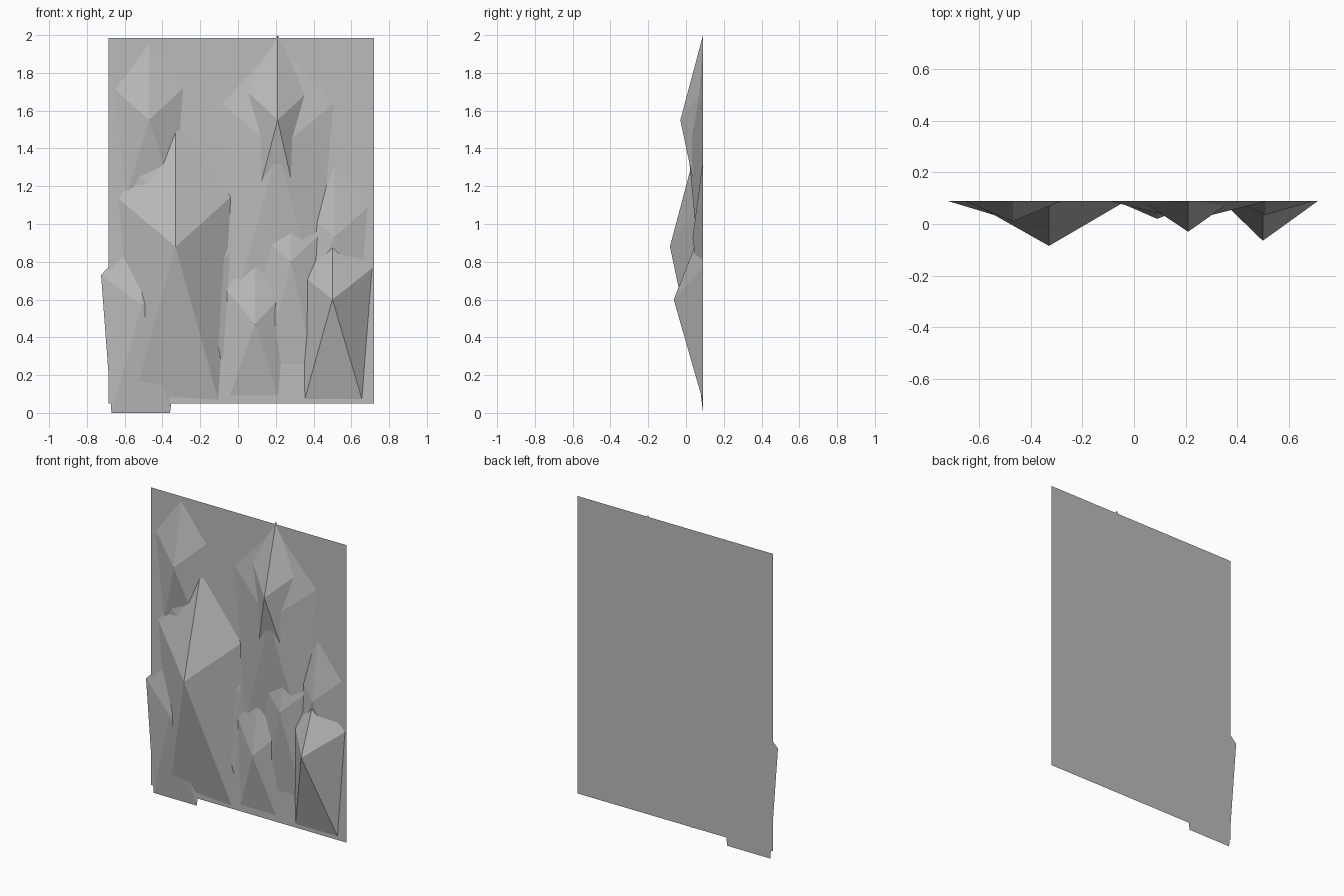
import bpy
import bmesh

# Remove the default object
default_object = bpy.data.objects.get("Cube")
if default_object:
    bpy.data.objects.remove(default_object, do_unlink=True)

# One plain stone colour for the whole relief
stone = bpy.data.materials.new("stone_grey")
stone.use_nodes = True
stone_colour = (.5, .5, .5, 1)
stone.diffuse_color = stone_colour
stone.node_tree.nodes["Principled BSDF"].inputs["Base Color"].default_value = stone_colour

PANEL_Y = .086
BACK_Y = .09


def make_object(name, points, faces):
    """Build a flat-shaded mesh object with outward facing normals."""
    bm = bmesh.new()
    verts = [bm.verts.new(point) for point in points]
    for face in faces:
        bm.faces.new([verts[index] for index in face])
    bmesh.ops.recalc_face_normals(bm, faces=bm.faces)
    mesh = bpy.data.meshes.new(name)
    bm.to_mesh(mesh)
    bm.free()
    mesh.materials.append(stone)
    obj = bpy.data.objects.new(name, mesh)
    bpy.context.scene.collection.objects.link(obj)
    return obj


def make_crystal(name, top, left, right, foot_left, foot_right, apex_z, apex_y):
    """A five-sided pyramid lying on the panel, its apex straight below its top."""
    outline = [top, right, foot_right, foot_left, left]
    points = [(x, BACK_Y, z) for x, z in outline]
    points.append((top[0], apex_y, apex_z))
    count = len(outline)
    apex = count
    sides = [(i, (i + 1) % count, apex) for i in range(count)]
    return make_object(name, points, sides + [tuple(range(count))])


# Flat backing panel
panel_outline = [(-.685, .05), (.72, .05), (.72, 1.985), (-.685, 1.985)]
make_object("backing_panel", [(x, PANEL_Y, z) for x, z in panel_outline], [(0, 1, 2, 3)])

# Upper crystals
make_crystal("upper_right_crystal", top=(-.47, 1.975), left=(-.66, 1.72), right=(-.28, 1.73),
             foot_left=(-.6, 1.12), foot_right=(-.33, 1.12), apex_z=1.55, apex_y=.01)
make_crystal("upper_centre_crystal", top=(.21, 2), left=(.03, 1.72), right=(.38, 1.71),
             foot_left=(.06, .98), foot_right=(.34, .98), apex_z=1.55, apex_y=-.03)
make_crystal("wide_centre_crystal", top=(.21, 1.985), left=(-.1, 1.65), right=(.52, 1.65),
             foot_left=(-.02, .57), foot_right=(.43, .57), apex_z=1.39, apex_y=.012)

# Large crystal and the smaller ones half buried around it
make_crystal("large_crystal", top=(-.33, 1.54), left=(-.64, 1.14), right=(-.03, 1.15),
             foot_left=(-.55, .08), foot_right=(-.1, .05), apex_z=.88, apex_y=-.085)
make_crystal("buried_upper_crystal", top=(-.4, 1.57), left=(-.62, 1.33), right=(-.2, 1.3),
             foot_left=(-.53, .73), foot_right=(-.31, .73), apex_z=1.15, apex_y=.035)
make_crystal("buried_middle_crystal", top=(-.24, 1.4), left=(-.43, 1.15), right=(-.04, 1.16),
             foot_left=(-.38, .47), foot_right=(-.08, .46), apex_z=.95, apex_y=.04)
make_crystal("buried_lower_crystal", top=(-.2, 1.1), left=(-.4, .85), right=(-.03, .87),
             foot_left=(-.34, .39), foot_right=(-.07, .25), apex_z=.65, apex_y=.035)

# Lower crystals
make_crystal("lower_right_crystal", top=(-.51, .95), left=(-.725, .73), right=(-.27, .69),
             foot_left=(-.67, 0), foot_right=(-.36, 0), apex_z=.57, apex_y=.025)
make_crystal("lower_centre_crystal", top=(.09, .88), left=(-.07, .66), right=(.27, .66),
             foot_left=(-.05, .07), foot_right=(.22, .07), apex_z=.47, apex_y=.02)
make_crystal("middle_crystal", top=(.28, 1.19), left=(.07, .98), right=(.47, .98),
             foot_left=(.14, .22), foot_right=(.41, .22), apex_z=.8, apex_y=.03)
make_crystal("middle_left_crystal", top=(.51, 1.34), left=(.39, 1.03), right=(.7, 1.1),
             foot_left=(.37, .64), foot_right=(.65, .5), apex_z=.93, apex_y=.035)
make_crystal("lower_left_crystal", top=(.5, .99), left=(.34, .73), right=(.715, .77),
             foot_left=(.35, .06), foot_right=(.66, .06), apex_z=.6, apex_y=-.065)
